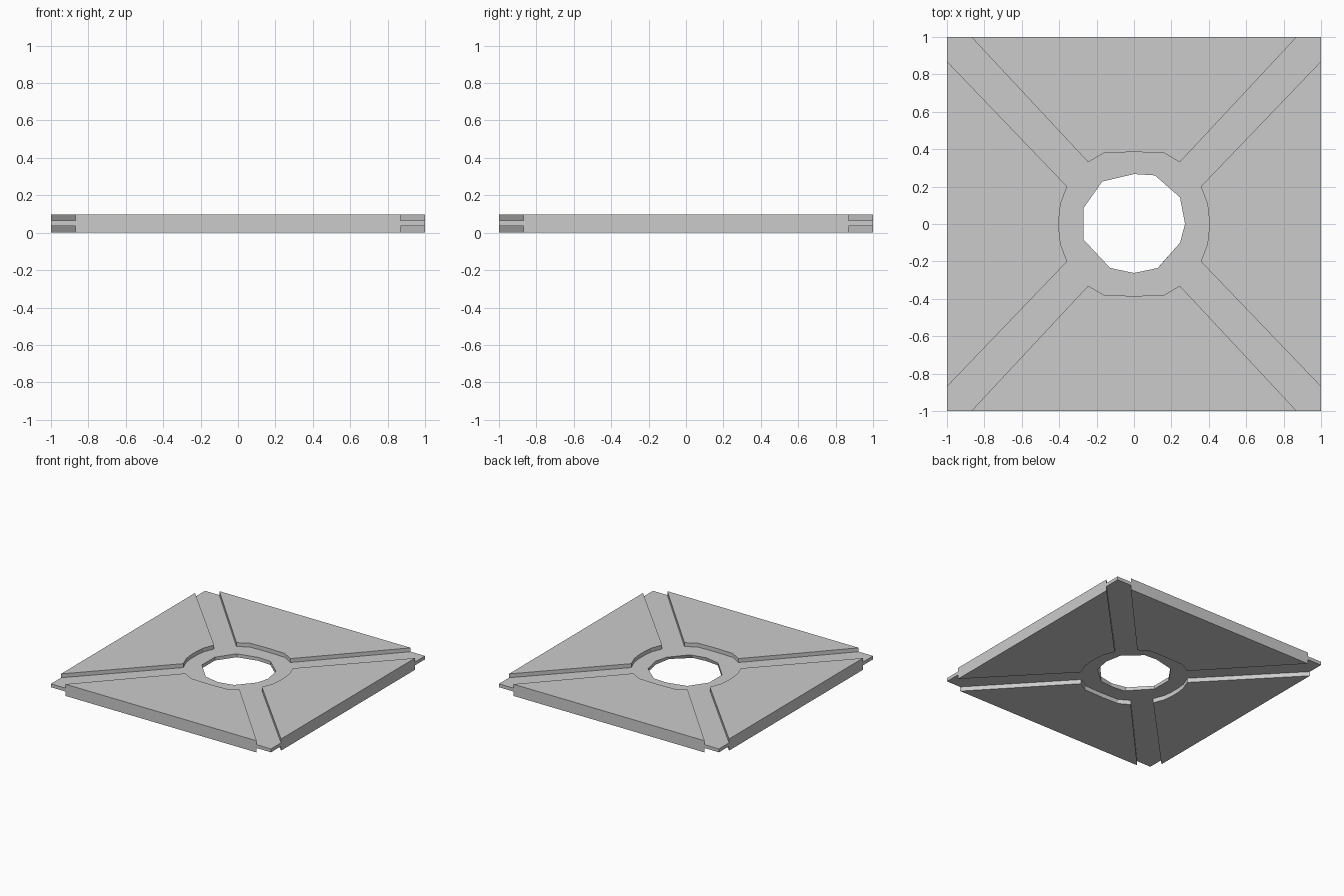
import bpy, bmesh

if "Cube" in bpy.data.objects:
    bpy.data.objects.remove(bpy.data.objects["Cube"])

TOP = 0.096                  # panel height
LOW, HIGH = 0.036, 0.064     # underside and top of the thin web

# Inner borders of the right and back panels, counter-clockwise
right = [(1, -.87), (.357, -.2), (.392, -.11), (.4, -.04), (.4, .04),
         (.392, .11), (.357, .2), (1, .87)]
back = [(.87, 1), (.245, .33), (.16, .38), (0, .385), (-.16, .38),
        (-.245, .33), (-.87, 1)]


def turned(pts):
    return [(-x, -y) for x, y in pts]


panels = [right, back, turned(right), turned(back)]
corners = [(1, 1), (-1, 1), (-1, -1), (1, -1)]

# Slightly irregular centre hole, upper and lower rims
hole_top = [(.273, 0), (.246, .142), (.112, .26), (0, .267), (-.17, .227),
            (-.27, .085), (-.27, -.083), (-.128, -.235), (0, -.262),
            (.128, -.235), (.246, -.1)]
hole_bottom = hole_top[:7] + [(-.112, -.252), (0, -.262), (.112, -.252), (.246, -.135)]

bm = bmesh.new()


def face(pts):
    return bm.faces.new([bm.verts.new(p) for p in pts])


def at(pts, z):
    return [(x, y, z) for x, y in pts]


def wall(pts, z0, z1, closed=False):
    n = len(pts)
    for i in range(n if closed else n - 1):
        a, b = pts[i], pts[(i + 1) % n]
        face([(*a, z0), (*b, z0), (*b, z1), (*a, z1)])


# Four raised panels: caps, groove walls and outer rim
outline = []
for pts, corner in zip(panels, corners):
    face(at(pts, 0))
    face(at(pts, TOP))
    wall(pts, 0, LOW)
    wall(pts, HIGH, TOP)
    levels = (0, LOW, HIGH, TOP)
    face([(*pts[0], z) for z in levels] + [(*pts[-1], z) for z in reversed(levels)])
    outline += pts + [corner]

# Thin web joining the panels, with the centre hole
for z, hole in ((LOW, hole_bottom), (HIGH, hole_top)):
    edges = []
    for loop in (outline, hole):
        vs = [bm.verts.new(p) for p in at(loop, z)]
        edges += [bm.edges.new((vs[i - 1], vs[i])) for i in range(len(vs))]
    bmesh.ops.triangle_fill(bm, edges=edges, use_beauty=True)
n = len(hole_top)
for i in range(n):
    j = (i + 1) % n
    face([(*hole_bottom[i], LOW), (*hole_bottom[j], LOW),
          (*hole_top[j], HIGH), (*hole_top[i], HIGH)])

# Exposed web corners
for i, c in enumerate(corners):
    wall([panels[i][-1], c, panels[(i + 1) % 4][0]], LOW, HIGH)

bmesh.ops.remove_doubles(bm, verts=bm.verts[:], dist=1e-4)
bmesh.ops.recalc_face_normals(bm, faces=bm.faces[:])
mesh = bpy.data.meshes.new("grooved_plate")
bm.to_mesh(mesh)
bm.free()
bpy.context.collection.objects.link(bpy.data.objects.new("grooved_plate", mesh))
